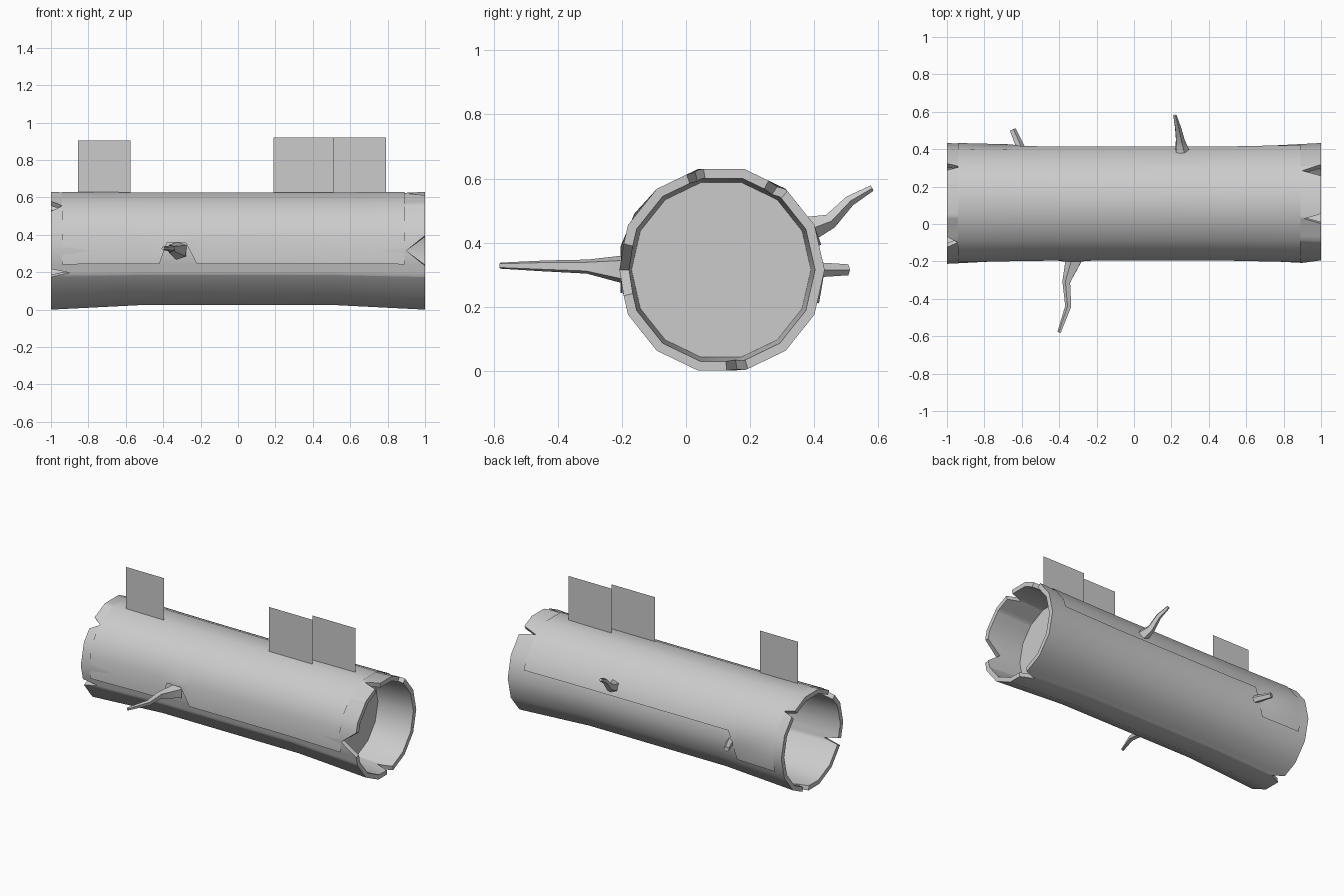
import bpy, bmesh, math
from mathutils import Vector

if "Cube" in bpy.data.objects:
    bpy.data.objects.remove(bpy.data.objects["Cube"])

CY, CZ, N = 0.11, 0.315, 14
STEP = 360 / N


def make(name, bm, smooth=True):
    bmesh.ops.remove_doubles(bm, verts=bm.verts, dist=1e-5)
    me = bpy.data.meshes.new(name)
    bm.to_mesh(me)
    bm.free()
    ob = bpy.data.objects.new(name, me)
    bpy.context.collection.objects.link(ob)
    if smooth:
        bpy.ops.object.select_all(action='DESELECT')
        ob.select_set(True)
        bpy.context.view_layer.objects.active = ob
        bpy.ops.object.shade_smooth_by_angle(angle=math.radians(35))
    return ob


def ring_point(x, deg, r):
    # point on a 14-sided ring around the log axis
    off = math.radians((deg % STEP) - STEP / 2)
    r = r * math.cos(math.pi / N) / math.cos(off)
    a = math.radians(deg)
    return Vector((x, CY + r * math.cos(a), CZ + r * math.sin(a)))


def log_radius(x):
    return 0.297 + 0.026 * max(0, (abs(x) - 0.5) / 0.5)


# Hollow log with V-shaped splits at both ends: (angle, half width, depth)
right_splits = [(105, 5, 0.09), (56, 6, 0.10), (180, 15, 0.10), (279, 6, 0.09)]
left_splits = [(131, 7, 0.06), (202, 4, 0.10), (52, 4, 0.07), (283, 6, 0.08)]


def depth(deg, splits):
    return sum(d * max(0, 1 - abs(deg - a) / w) for a, w, d in splits)


angles = {round(k * STEP, 3) for k in range(N)}
for a, w, d in right_splits + left_splits:
    angles |= {a - w, a, a + w}
angles = sorted(angles)

bm = bmesh.new()
cols = []
for deg in angles:
    xs = [-1 + depth(deg, left_splits), -0.5, 0.5, 1 - depth(deg, right_splits)]
    pts = [ring_point(x, deg, log_radius(x)) for x in xs]
    pts += [ring_point(x, deg, log_radius(x) - 0.03) for x in reversed(xs)]
    cols.append([bm.verts.new(p) for p in pts])
for i, c in enumerate(cols):
    n = cols[(i + 1) % len(cols)]
    for j in range(8):
        k = (j + 1) % 8
        bm.faces.new((c[j], n[j], n[k], c[k]))
bmesh.ops.recalc_face_normals(bm, faces=bm.faces)
make("hollow_log", bm)

# Disc closing the hollow
bm = bmesh.new()
bm.faces.new([bm.verts.new(ring_point(0.75, k * STEP, 0.28)) for k in range(N)])
make("inner_disc", bm, False)

# Moss blanket: (x, back edge angle, front edge angle)
moss = [(-0.94, -19, 193), (-0.66, -19, 193), (-0.6, 14, 193), (-0.42, 14, 193),
        (-0.38, 14, 172), (-0.28, 14, 172), (-0.22, 14, 193), (0.0, 14, 193),
        (0.5, 14, 193), (0.89, 14, 193)]
bm = bmesh.new()
rows = []
for x, lo, hi in moss:
    row = []
    degs = [lo] + [max(k * STEP, lo) for k in range(0, 6)] + [147, min(167, hi), hi]
    for deg in degs:
        a = math.radians(deg)
        mid = 0.312 + 0.008 * max(0, math.sin(a))
        t = min(max(0, (abs(x) - 0.5) / 0.44), 1)
        r = mid + (0.323 - mid) * t
        row.append(Vector((x, CY + r * math.cos(a), CZ + r * math.sin(a))))
    rows.append(row)
for a, b in zip(rows, rows[1:]):
    for j in range(len(a) - 1):
        quad = []
        for p in (a[j], a[j + 1], b[j + 1], b[j]):
            if all((p - q).length > 1e-5 for q in quad):
                quad.append(p)
        if len(quad) > 2:
            bm.faces.new([bm.verts.new(p) for p in reversed(quad)])
bmesh.ops.remove_doubles(bm, verts=bm.verts, dist=1e-5)
bmesh.ops.recalc_face_normals(bm, faces=bm.faces)
make("moss_blanket", bm)


# Tapered twig stubs along a short path: (x, y, z, radius)
def twig(name, path, sides=5):
    bm = bmesh.new()
    rings = []
    for i, (x, y, z, r) in enumerate(path):
        p, q = path[max(i - 1, 0)], path[min(i + 1, len(path) - 1)]
        d = (Vector(q[:3]) - Vector(p[:3])).normalized()
        u = d.cross(Vector((0, 0, 1))).normalized()
        v = u.cross(d)
        rings.append([bm.verts.new(Vector((x, y, z)) + r * (
            math.cos(k * math.tau / sides) * u + math.sin(k * math.tau / sides) * v))
            for k in range(sides)])
    for a, b in zip(rings, rings[1:]):
        for k in range(sides):
            m = (k + 1) % sides
            bm.faces.new((a[k], a[m], b[m], b[k]))
    bm.faces.new(rings[0])
    bm.faces.new(rings[-1])
    bmesh.ops.recalc_face_normals(bm, faces=bm.faces)
    make(name, bm)


twig("front_branch", [(-0.315, -0.18, 0.315, 0.05), (-0.36, -0.31, 0.325, 0.023),
                      (-0.35, -0.44, 0.327, 0.018), (-0.40, -0.58, 0.328, 0.01)])
twig("back_branch", [(0.255, 0.39, 0.445, 0.04), (0.245, 0.45, 0.467, 0.025),
                     (0.235, 0.51, 0.53, 0.018), (0.218, 0.58, 0.57, 0.01)])
twig("back_stub", [(-0.605, 0.40, 0.315, 0.025), (-0.65, 0.505, 0.315, 0.018)])

# Upright grass cards along the top
for i, (x0, x1, y, top) in enumerate([(-0.855, -0.575, 0.05, 0.905),
                                      (0.19, 0.51, 0.05, 0.92),
                                      (0.475, 0.79, 0.10, 0.92)]):
    bm = bmesh.new()
    bm.faces.new([bm.verts.new(p) for p in ((x0, y, 0.605), (x1, y, 0.605),
                                            (x1, y, top), (x0, y, top))])
    make(f"grass_card_{i + 1}", bm, False)
